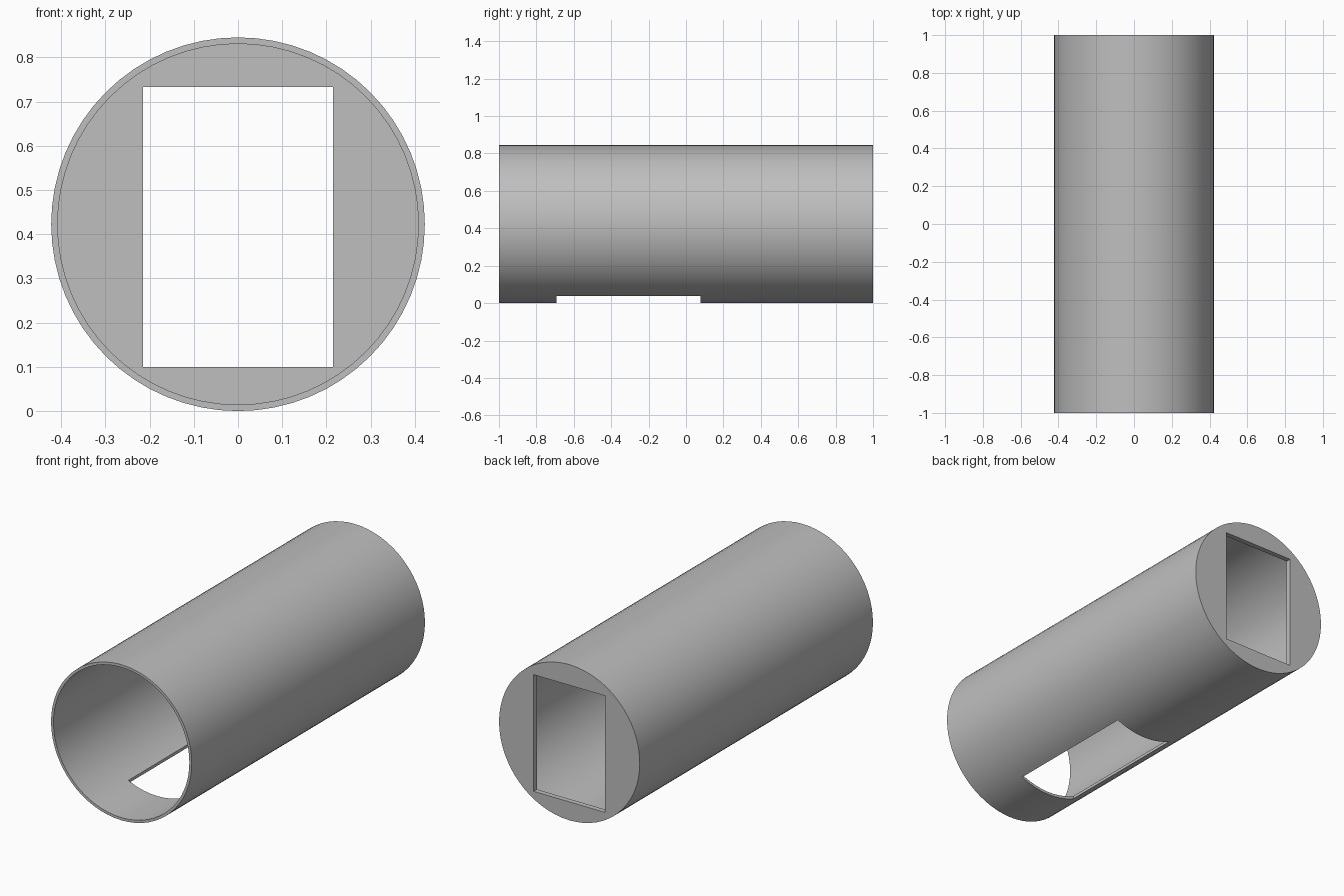
import bpy
import math

cube = bpy.data.objects.get("Cube")
if cube:
    bpy.data.objects.remove(cube, do_unlink=True)

RADIUS, BORE, LENGTH = 0.4225, 0.408, 2.0
CAP = 0.028
SIDES = 64

grey = bpy.data.materials.new("plain grey")
grey.use_nodes = True
colour = (0.52, 0.52, 0.52, 1)
grey.diffuse_color = colour
grey.node_tree.nodes["Principled BSDF"].inputs["Base Color"].default_value = colour


def cylinder(name, radius, y0, y1):
    """Cylinder along y between two stations."""
    bpy.ops.mesh.primitive_cylinder_add(
        vertices=SIDES, radius=radius, depth=y1 - y0,
        location=(0, (y0 + y1) / 2, RADIUS), rotation=(math.pi / 2, 0, 0))
    obj = bpy.context.object
    obj.name = name
    obj.data.materials.append(grey)
    return obj


def box(name, low, high):
    """Box between two opposite corners."""
    bpy.ops.mesh.primitive_cube_add(
        size=1, location=[(a + b) / 2 for a, b in zip(low, high)])
    obj = bpy.context.object
    obj.name = name
    obj.scale = [b - a for a, b in zip(low, high)]
    obj.data.materials.append(grey)
    return obj


# Tube body, closed at the back
tube = cylinder("tube_body", RADIUS, -LENGTH / 2, LENGTH / 2)

# Bore open at the front, rectangular back window, slot in the underside
cutters = [
    cylinder("bore_cutter", BORE, -LENGTH / 2 - 0.1, LENGTH / 2 - CAP),
    box("window_cutter", (-0.215, 0.8, 0.10), (0.215, 1.1, 0.733)),
    box("slot_cutter", (-0.173, -0.693, -0.1), (0.173, 0.077, 0.2)),
]

bpy.ops.object.select_all(action='DESELECT')
tube.select_set(True)
bpy.context.view_layer.objects.active = tube
for cutter in cutters:
    cutter.hide_render = True
    cut = tube.modifiers.new(cutter.name, 'BOOLEAN')
    cut.operation = 'DIFFERENCE'
    cut.solver = 'EXACT'
    cut.object = cutter
    bpy.ops.object.modifier_apply(modifier=cut.name)
for cutter in cutters:
    bpy.data.objects.remove(cutter, do_unlink=True)

bpy.ops.object.shade_smooth_by_angle(angle=math.radians(30))
